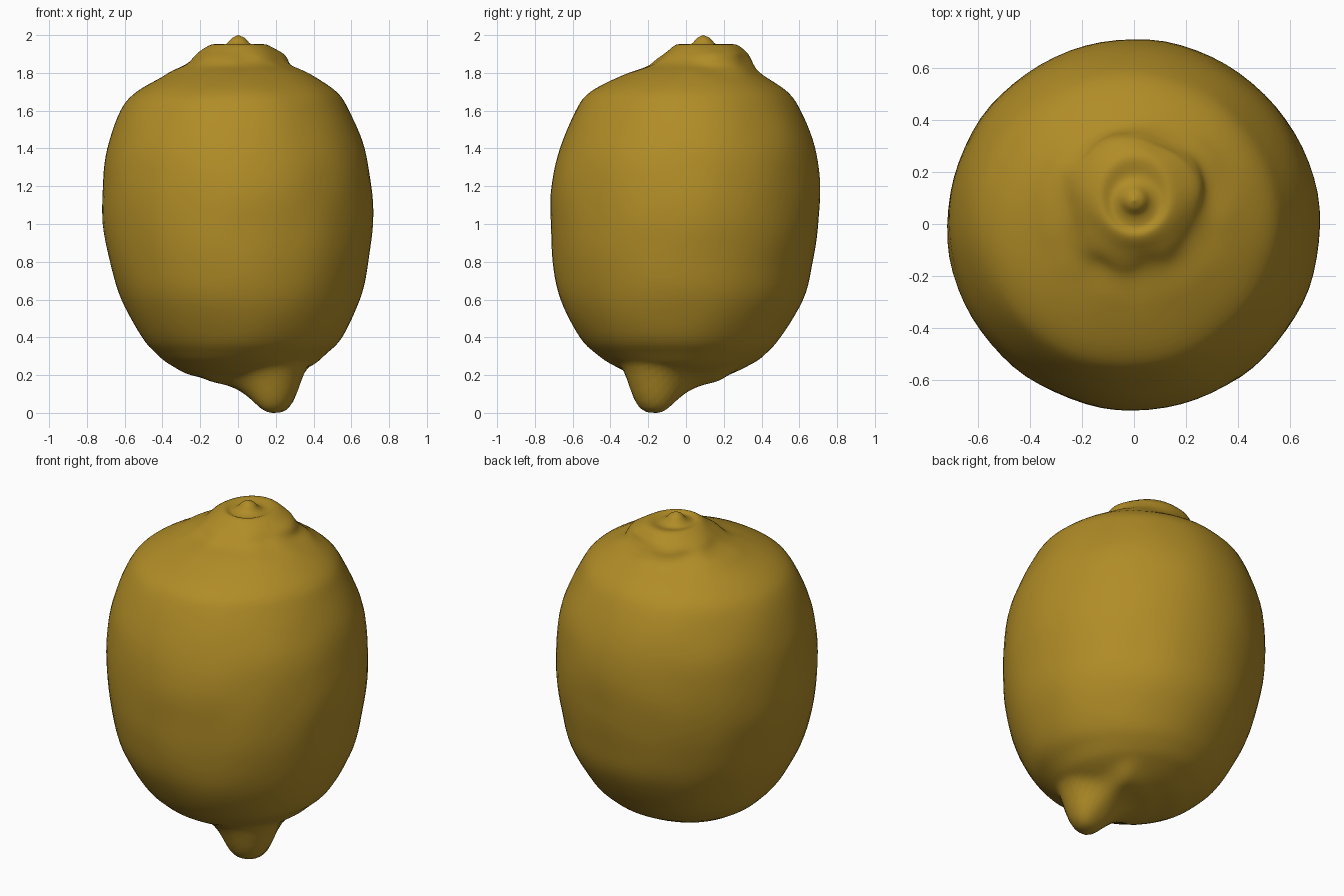
import bpy, bmesh, math
from mathutils import Vector, noise

if "Cube" in bpy.data.objects:
    bpy.data.objects.remove(bpy.data.objects["Cube"])

SIDES, STEPS = 72, 5
TIP = Vector((0.175, -0.15))
INWARD = Vector((-0.7, 0.7))

# Peel outline: height, left and right limits, front and back limits
OUTLINE = [
    (0.18, 0.00, 0.00, 0.00, 0.00), (0.18, -0.10, 0.12, -0.12, 0.12),
    (0.20, -0.25, 0.27, -0.27, 0.22), (0.25, -0.35, 0.39, -0.38, 0.33),
    (0.30, -0.42, 0.455, -0.46, 0.41), (0.40, -0.51, 0.555, -0.56, 0.50),
    (0.60, -0.615, 0.645, -0.665, 0.62), (0.80, -0.68, 0.692, -0.705, 0.67),
    (1.00, -0.715, 0.715, -0.715, 0.70), (1.20, -0.715, 0.705, -0.71, 0.71),
    (1.40, -0.69, 0.67, -0.67, 0.685), (1.60, -0.62, 0.585, -0.585, 0.605),
    (1.70, -0.535, 0.52, -0.505, 0.535), (1.79, -0.38, 0.39, -0.33, 0.41),
    (1.84, -0.285, 0.29, -0.20, 0.365), (1.90, -0.225, 0.235, -0.12, 0.325),
    (1.95, -0.14, 0.15, -0.05, 0.265), (1.942, -0.09, 0.10, -0.01, 0.19),
    (1.955, -0.06, 0.065, 0.03, 0.155), (1.985, -0.03, 0.035, 0.06, 0.125),
    (2.00, 0.00, 0.00, 0.09, 0.09),
]


def spline(points, steps):
    """Smooth the outline with a Catmull-Rom curve."""
    result = []
    for i in range(len(points) - 1):
        p = [points[min(max(i + k, 0), len(points) - 1)] for k in (-1, 0, 1, 2)]
        for s in range(steps):
            t = s / steps
            result.append([b + 0.5 * t * (c - a + t * (2*a - 5*b + 4*c - d
                           + t * (3 * (b - c) + d - a)))
                           for a, b, c, d in zip(*p)])
    result.append(list(points[-1]))
    return result


def smooth_min(a, b, k):
    h = max(k - abs(a - b), 0) / k
    return min(a, b) - h * h * k / 4


def tip_height(xy):
    """Underside of the blossom tip: steep outside, a long skirt inside."""
    offset = xy - TIP
    d = offset.length
    steep = 0.3 * (d / 0.185) ** 4
    skirt = 0.2 * d * d / (d * d + 0.02) + 6 * max(0, d - 0.3) ** 2
    w = min(max(0.4 + offset.dot(INWARD) / max(d, 0.001), 0), 1)
    w = w * w * (3 - 2 * w)
    return steep + (skirt - steep) * w


def peel_point(ring, angle):
    z, x0, x1, y0, y1 = ring
    p = Vector(((x0 + x1) / 2 + (x1 - x0) / 2 * math.cos(angle),
                (y0 + y1) / 2 + (y1 - y0) / 2 * math.sin(angle), z))
    out = Vector((math.cos(angle), math.sin(angle), 0))
    # Pull the blossom tip out of the underside
    if z < 0.6:
        p.z = smooth_min(p.z, tip_height(p.xy), 0.04)
    # Puckered folds around the crown
    fold = max(0, 1 - abs(z - 1.86) / 0.09)
    p += out * 0.035 * fold * noise.noise(p * 7)
    # Slight lumps over the peel
    if 0.3 < z < 1.9:
        p += out * 0.006 * noise.noise(p * 4)
    return p


# Loft the rings between two poles
rings = spline(OUTLINE, STEPS)
bm = bmesh.new()
bottom = bm.verts.new(peel_point(rings[0], 0))
top = bm.verts.new(peel_point(rings[-1], 0))
loops = [[bm.verts.new(peel_point(r, math.tau * i / SIDES)) for i in range(SIDES)]
         for r in rings[1:-1]]
for i in range(SIDES):
    j = (i + 1) % SIDES
    bm.faces.new((bottom, loops[0][j], loops[0][i]))
    bm.faces.new((top, loops[-1][i], loops[-1][j]))
    for low, high in zip(loops, loops[1:]):
        bm.faces.new((low[i], low[j], high[j], high[i]))
bmesh.ops.recalc_face_normals(bm, faces=bm.faces)

# Even out the stretched tip and rest it on the ground
under = [v for v in bm.verts if v.co.z < 0.35]
for _ in range(3):
    bmesh.ops.smooth_vert(bm, verts=under, factor=0.5,
                          use_axis_x=True, use_axis_y=True, use_axis_z=True)
lowest = min(v.co.z for v in under)
for v in under:
    v.co.z -= lowest * (1 - v.co.z / 0.35)

mesh = bpy.data.meshes.new("lemon_peel")
bm.to_mesh(mesh)
bm.free()
lemon = bpy.data.objects.new("lemon_peel", mesh)
bpy.context.collection.objects.link(lemon)

# Peel colour
yellow = bpy.data.materials.new("lemon_yellow")
yellow.use_nodes = True
colour = (0.44, 0.265, 0.02, 1)
yellow.diffuse_color = colour
shader = yellow.node_tree.nodes["Principled BSDF"]
shader.inputs["Base Color"].default_value = colour
shader.inputs["Roughness"].default_value = 0.6
mesh.materials.append(yellow)

bpy.context.view_layer.objects.active = lemon
lemon.select_set(True)
bpy.ops.object.shade_smooth_by_angle(angle=math.radians(60))
